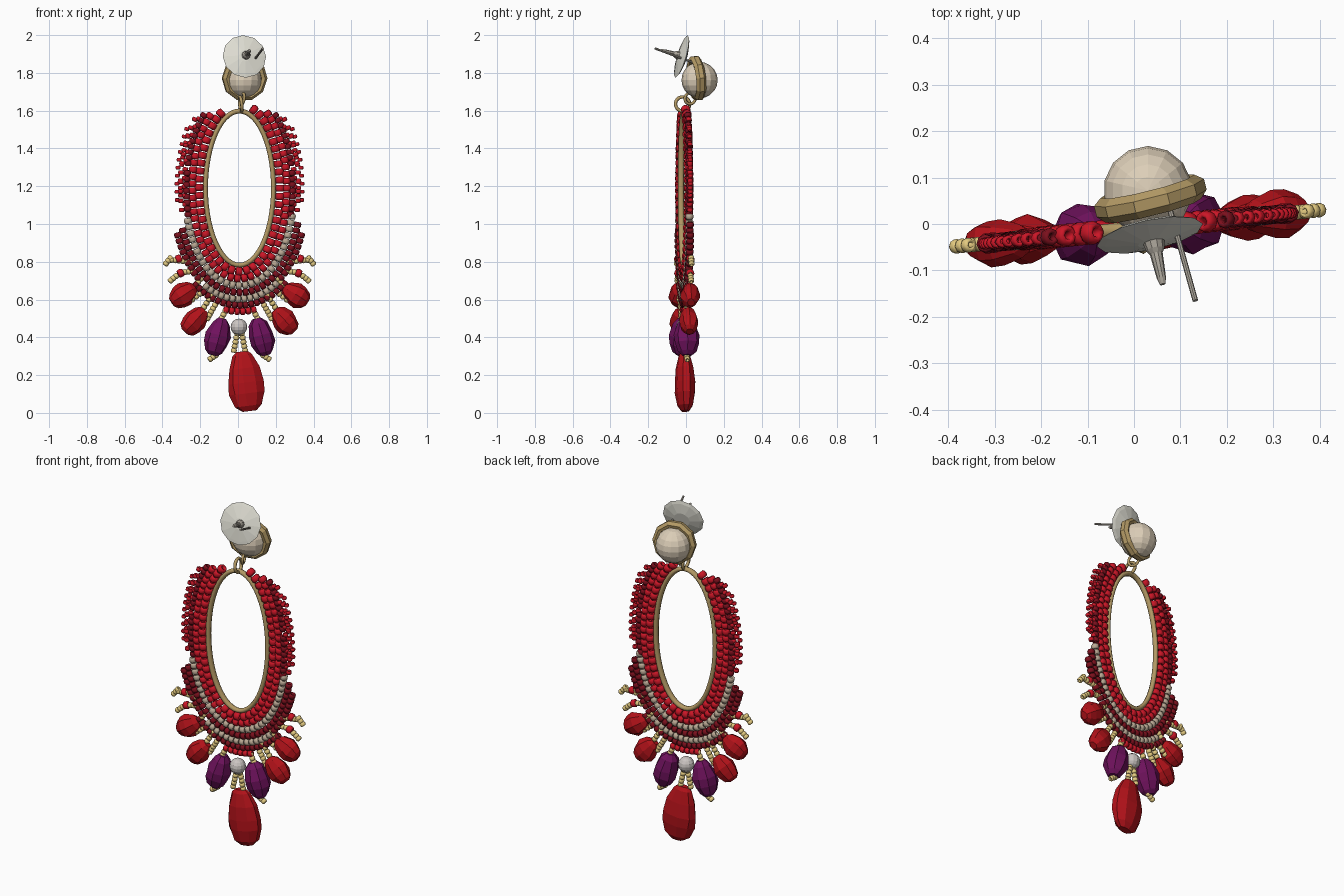
import bpy, bmesh, math, random
from mathutils import Vector, Matrix

if "Cube" in bpy.data.objects:
    bpy.data.objects.remove(bpy.data.objects["Cube"])

random.seed(4)
CX, CZ, A, B = 0.008, 1.19, 0.18, 0.408      # hoop ellipse


def mat(name, c):
    m = bpy.data.materials.new(name)
    m.diffuse_color = (*c, 1)
    m.use_nodes = True
    m.node_tree.nodes["Principled BSDF"].inputs["Base Color"].default_value = m.diffuse_color
    return m


RED = mat("red", (0.6, 0.008, 0.02))
DARK = mat("dark_red", (0.2, 0.005, 0.012))
GEM = mat("gem_red", (0.45, 0.006, 0.01))
PURPLE = mat("purple", (0.16, 0.006, 0.11))
BEIGE = mat("beige", (0.5, 0.4, 0.3))
GOLD = mat("pale_gold", (0.78, 0.6, 0.22))
BRASS = mat("brass", (0.45, 0.32, 0.13))
PEARL = mat("pearl", (0.72, 0.62, 0.48))
GREY = mat("grey_pearl", (0.6, 0.56, 0.54))
WHITE = mat("white", (0.75, 0.74, 0.66))
STEEL = mat("steel", (0.4, 0.37, 0.32))


def P(x, z, dy=0.0):
    """Point on the slightly turned plane of the pendant."""
    return Vector((x, -0.01 + 0.1 * x + dy, z))


def finish(bm, name, m, smooth=False):
    bmesh.ops.recalc_face_normals(bm, faces=bm.faces)
    me = bpy.data.meshes.new(name)
    bm.to_mesh(me)
    bm.free()
    me.materials.append(m)
    for p in me.polygons:
        p.use_smooth = smooth
    ob = bpy.data.objects.new(name, me)
    bpy.context.collection.objects.link(ob)
    return ob


def lathe(bm, prof, n, M, closed=False, jitter=0):
    """Revolve (radius, height) points about local z, then place by matrix M."""
    rings = []
    for r, h in prof:
        ring = []
        for i in range(n):
            t = 2 * math.pi * i / n
            k = r * (1 + random.uniform(-jitter, jitter))
            ring.append(bm.verts.new(M @ Vector((k * math.cos(t), k * math.sin(t), h))))
        rings.append(ring)
    pairs = list(zip(rings, rings[1:])) + ([(rings[-1], rings[0])] if closed else [])
    for a, b in pairs:
        for i in range(n):
            bm.faces.new((a[i], a[(i + 1) % n], b[(i + 1) % n], b[i]))
    if not closed:
        bm.faces.new(rings[0])
        bm.faces.new(rings[-1])


def frame(pos, axis):
    return Matrix.Translation(pos) @ Vector(axis).to_track_quat('Z', 'Y').to_matrix().to_4x4()


BEAD = [(.4, -.55), (.75, -.72), (1, -.35), (1, .35), (.75, .72), (.4, .55)]


def bead(bm, pos, axis, r):
    lathe(bm, [(a * r, h * r) for a, h in BEAD], 8, frame(pos, axis), True)


def ell(phi, d):
    """Point at distance d outside the hoop; phi = 0 is the bottom."""
    s, c = math.sin(phi), math.cos(phi)
    n = Vector((s / A, -c / B)).normalized()
    return CX + A * s + n.x * d, CZ - B * c + n.y * d


def row(name, m, d, lo, hi, r, mirror=True, zig=0.0):
    """Evenly strung beads along an offset of the hoop."""
    bm = bmesh.new()
    lo, hi = math.radians(lo), math.radians(hi)
    for s in ((1, -1) if mirror else (1,)):
        path = [P(*ell(s * (lo + (hi - lo) * i / 500), d)) for i in range(501)]
        acc, k = 0, 0
        for a, b in zip(path, path[1:]):
            acc += (b - a).length
            if acc >= 1.55 * r:
                acc = 0
                k += 1
                out = (a - P(CX, CZ)).normalized() * (zig if k % 2 else -zig)
                bead(bm, b + out, b - a, r)
    finish(bm, name, m, True)


# hoop frame: closed tube around the ellipse
bm = bmesh.new()
N, rings = 56, []
for i in range(N):
    rings.append([])
    for j in range(8):
        t = math.pi * j / 4
        x, z = ell(2 * math.pi * i / N, 0.013 * math.cos(t))
        rings[-1].append(bm.verts.new(P(x, z, 0.016 * math.sin(t))))
for i in range(N):
    a, b = rings[i], rings[(i + 1) % N]
    for j in range(8):
        bm.faces.new((a[j], a[(j + 1) % 8], b[(j + 1) % 8], b[j]))
finish(bm, "hoop_frame", BRASS, True)

# bead rows around the hoop
row("inner_red_row", RED, .034, -164, 164, .025, False)
row("second_red_row", RED, .07, -153, 153, .023, False)
row("upper_dark_row", DARK, .1, 103, 146, .019)
row("upper_mid_dark_row", DARK, .1, 68, 103, .02)
row("upper_outer_red_row", RED, .122, 73, 141, .015, True, .011)
row("fringe_red_row", RED, .142, 80, 133, .013, True, .009)
row("upper_beige_row", BEIGE, .108, -72, 72, .021, False)
row("middle_dark_row", DARK, .145, -66, 66, .02, False)
row("outer_dark_row", DARK, .176, 24, 63, .02)
row("lower_beige_row", BEIGE, .18, -24, 24, .02, False)
row("bottom_dark_row", DARK, .212, -29, 29, .019, False)
row("bottom_red_row", RED, .245, -8, 8, .019, False)


# faceted stones: long axis runs from top point to bottom point
def stone(name, m, top, bot, w, depth, prof, n=8, jit=.09):
    bm = bmesh.new()
    a, b = P(*top), P(*bot)
    ax = (b - a).normalized()
    yv = Vector((-0.1, 1, 0)).normalized()
    xv = yv.cross(ax).normalized()
    R = Matrix((xv * w / 2, yv * depth / 2, ax * (b - a).length)).transposed().to_4x4()
    lathe(bm, prof, n, Matrix.Translation(a) @ R, False, jit)
    finish(bm, name, m)


NUG = [(.35, 0), (.72, .14), (1, .45), (.98, .68), (.72, .9), (.38, 1)]
DROP = [(.3, 0), (.55, .06), (.85, .28), (1, .52), (.98, .7), (.75, .91), (.4, 1)]
for s, side in ((-1, "left"), (1, "right")):
    o = .008
    stone(f"upper_red_stone_{side}", GEM, (o + s * .235, .665), (o + s * .36, .585), .125, .1, NUG)
    stone(f"lower_red_stone_{side}", GEM, (o + s * .185, .545), (o + s * .29, .43), .125, .1, NUG)
    stone(f"purple_stone_{side}", PURPLE, (o + s * .09, .50), (o + s * .14, .305), .13, .135, NUG)
stone("large_drop", GEM, (.022, .325), (.062, .01), .195, .11, DROP, 9, .05)

# gold seed strands that carry the stones
strands = [((.26, .80), (.36, .81)), ((.365, .82), (.39, .79)), ((.25, .75), (.29, .745)),
           ((.335, .725), (.365, .70)), ((.205, .71), (.245, .66)), ((.15, .62), (.2, .54)),
           ((.21, .63), (.25, .60)), ((.075, .54), (.095, .50)), ((.13, .57), (.17, .50)),
           ((.125, .305), (.155, .285)), ((.012, .42), (.03, .33))]
bm = bmesh.new()
for s in (-1, 1):
    for p, q in strands:
        a, b = P(.008 + s * p[0], p[1]), P(.008 + s * q[0], q[1])
        k = max(2, round((b - a).length / .021) + 1)
        for i in range(k):
            bead(bm, a.lerp(b, i / (k - 1)), b - a, .0155)
finish(bm, "gold_seed_strands", GOLD, True)

# small red beads near the side tips
bm = bmesh.new()
for s in (-1, 1):
    for x, z in ((.322, .815), (.312, .74)):
        bead(bm, P(.008 + s * x, z), (s, .1 * s, -.4), .022)
finish(bm, "side_tip_red_beads", RED, True)


def ball(name, m, pos, r, seg, rng, rot=None):
    bm = bmesh.new()
    bmesh.ops.create_uvsphere(bm, u_segments=seg, v_segments=rng, radius=r,
                              matrix=Matrix.Translation(pos) @ (rot or Matrix()))
    return finish(bm, name, m)


ball("centre_pearl", GREY, P(.005, .455), .044, 12, 8)

# stud: pearl in a ten-sided bezel
nrm = Vector((-.24, .96, .1)).normalized()
ball("stud_pearl", PEARL, (.03, .072, 1.762), .096, 14, 10)
bm = bmesh.new()
lathe(bm, [(.088, -.022), (.106, -.028), (.122, -.012), (.122, .012), (.104, .026), (.088, .02)],
      10, frame((.035, .056, 1.772), nrm), True)
finish(bm, "stud_bezel", BRASS)

# clutch disc with a tapered nub, and the ear post
dn = Vector((.2, -.94, .28)).normalized()
bm = bmesh.new()
lathe(bm, [(.045, -.022), (.1, -.008), (.117, 0), (.1, .004), (.03, .018)], 12,
      frame((.034, -.024, 1.887), dn))
finish(bm, "clutch_disc", WHITE)
bm = bmesh.new()
lathe(bm, [(.024, 0), (.02, .02), (.014, .03), (.01, .085), (.006, .1)], 10,
      frame((.042, -.036, 1.892), dn))
finish(bm, "clutch_nub", STEEL)
a, b = Vector((.072, .05, 1.85)), Vector((.132, -.165, 1.93))
bm = bmesh.new()
lathe(bm, [(.006, 0), (.006, (b - a).length)], 8, frame(a, b - a))
finish(bm, "ear_post", STEEL)


# connecting links between stud and hoop
def link(name, pos, axis, R, r):
    bm = bmesh.new()
    prof = [(R + r * math.cos(t * math.pi / 3), r * math.sin(t * math.pi / 3)) for t in range(6)]
    lathe(bm, prof, 18, frame(pos, axis), True)
    finish(bm, name, BRASS, True)


link("hoop_link", (.014, -.018, 1.635), (1, .15, .1), .038, .009)
link("stud_loop", (.022, .022, 1.665), (.9, .35, -.1), .03, .008)
